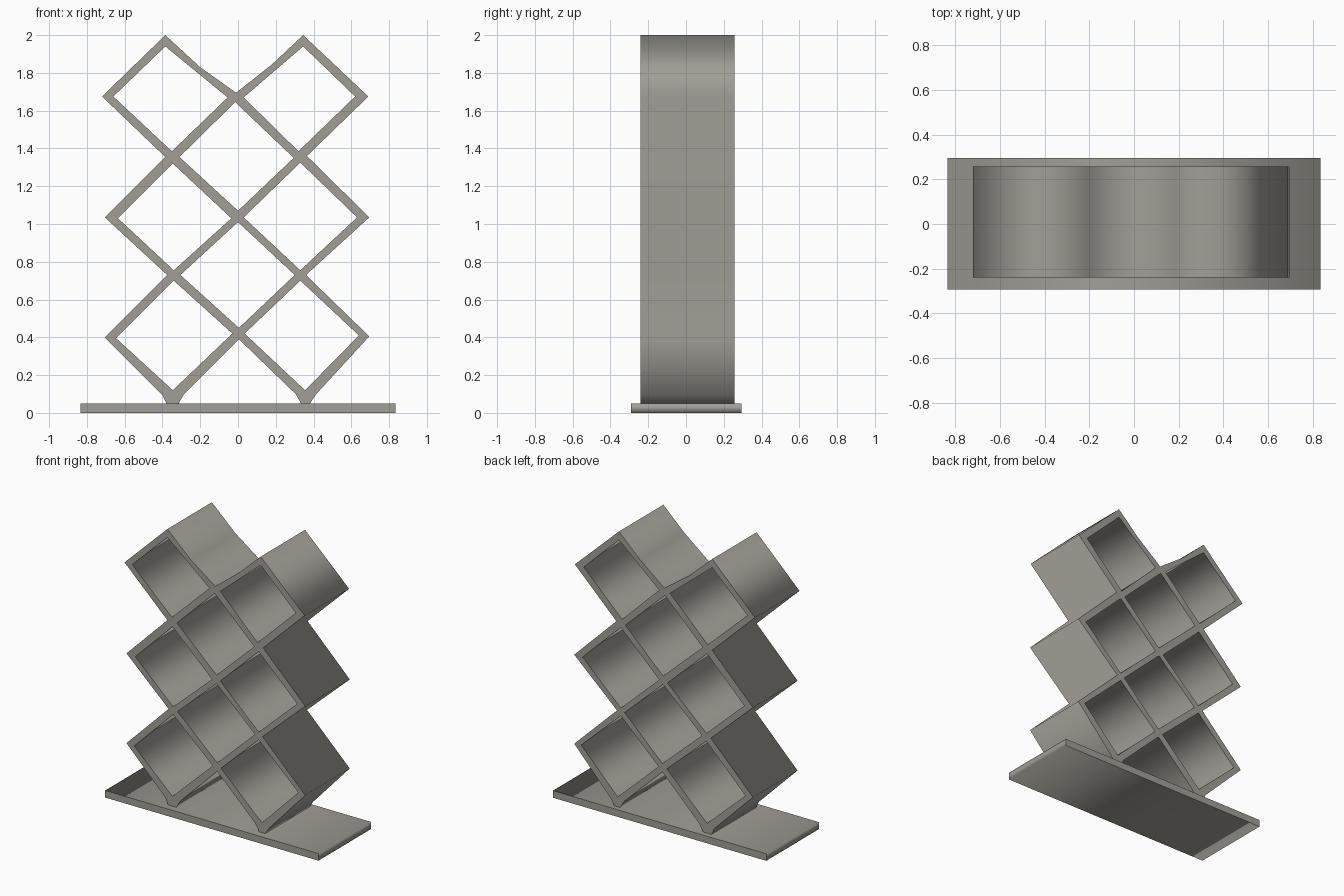
import bpy, math

if "Cube" in bpy.data.objects:
    bpy.data.objects.remove(bpy.data.objects["Cube"])

mat = bpy.data.materials.new("warm_grey")
mat.diffuse_color = (0.36, 0.345, 0.305, 1)
mat.use_nodes = True
mat.node_tree.nodes["Principled BSDF"].inputs["Base Color"].default_value = mat.diffuse_color


def profile_block(name, loops, y0, y1):
    """Fill closed x/z loops (inner loops become holes) and extrude along y."""
    cu = bpy.data.curves.new(name, 'CURVE')
    cu.dimensions = '2D'
    cu.fill_mode = 'BOTH'
    cu.extrude = (y1 - y0) / 2
    for pts in loops:
        sp = cu.splines.new('POLY')
        sp.points.add(len(pts) - 1)
        for p, (x, z) in zip(sp.points, pts):
            p.co = (x, z, 0, 1)
        sp.use_cyclic_u = True
    ob = bpy.data.objects.new(name, cu)
    bpy.context.collection.objects.link(ob)
    ob.location.y = (y0 + y1) / 2
    ob.rotation_euler.x = math.pi / 2
    bpy.ops.object.select_all(action='DESELECT')
    ob.select_set(True)
    bpy.context.view_layer.objects.active = ob
    bpy.ops.object.convert(target='MESH')
    ob = bpy.context.object
    ob.name = name
    bpy.ops.object.transform_apply(location=True, rotation=True, scale=True)
    ob.data.materials.clear()
    ob.data.materials.append(mat)
    return ob


# Base plate
profile_block("base_plate",
              [[(-.835, 0), (.835, 0), (.835, .05), (-.835, .05)]], -.292, .295)

# Outer outline of the diamond lattice, with small flat feet
outline = [
    (-.375, .04), (-.32, .04), (-.285, .10), (.005, .39),
    (.305, .10), (.34, .04), (.375, .04), (.41, .095),
    (.695, .405), (.36, .73), (.695, 1.035), (.365, 1.36), (.69, 1.675),
    (.345, 2.0), (.18, 1.845), (-.01, 1.695), (-.20, 1.83), (-.385, 2.0),
    (-.72, 1.675), (-.385, 1.355), (-.705, 1.035), (-.375, .73),
    (-.705, .40), (-.40, .095)]

# Open cells: left, bottom, right, top corners
cells = [
    [(-.66, 1.675), (-.35, 1.385), (-.055, 1.67), (-.385, 1.94)],
    [(.03, 1.67), (.32, 1.385), (.62, 1.675), (.345, 1.94)],
    [(-.31, 1.355), (0, 1.07), (.295, 1.35), (-.015, 1.645)],
    [(-.635, 1.03), (-.34, .755), (-.035, 1.03), (-.345, 1.32)],
    [(.03, 1.035), (.33, .755), (.63, 1.035), (.33, 1.325)],
    [(-.305, .73), (.005, .45), (.30, .73), (0, 1.01)],
    [(-.645, .395), (-.345, .12), (-.03, .42), (-.34, .70)],
    [(.035, .42), (.355, .12), (.64, .41), (.33, .70)]]
profile_block("diamond_lattice", [outline] + cells, -.24, .257)
